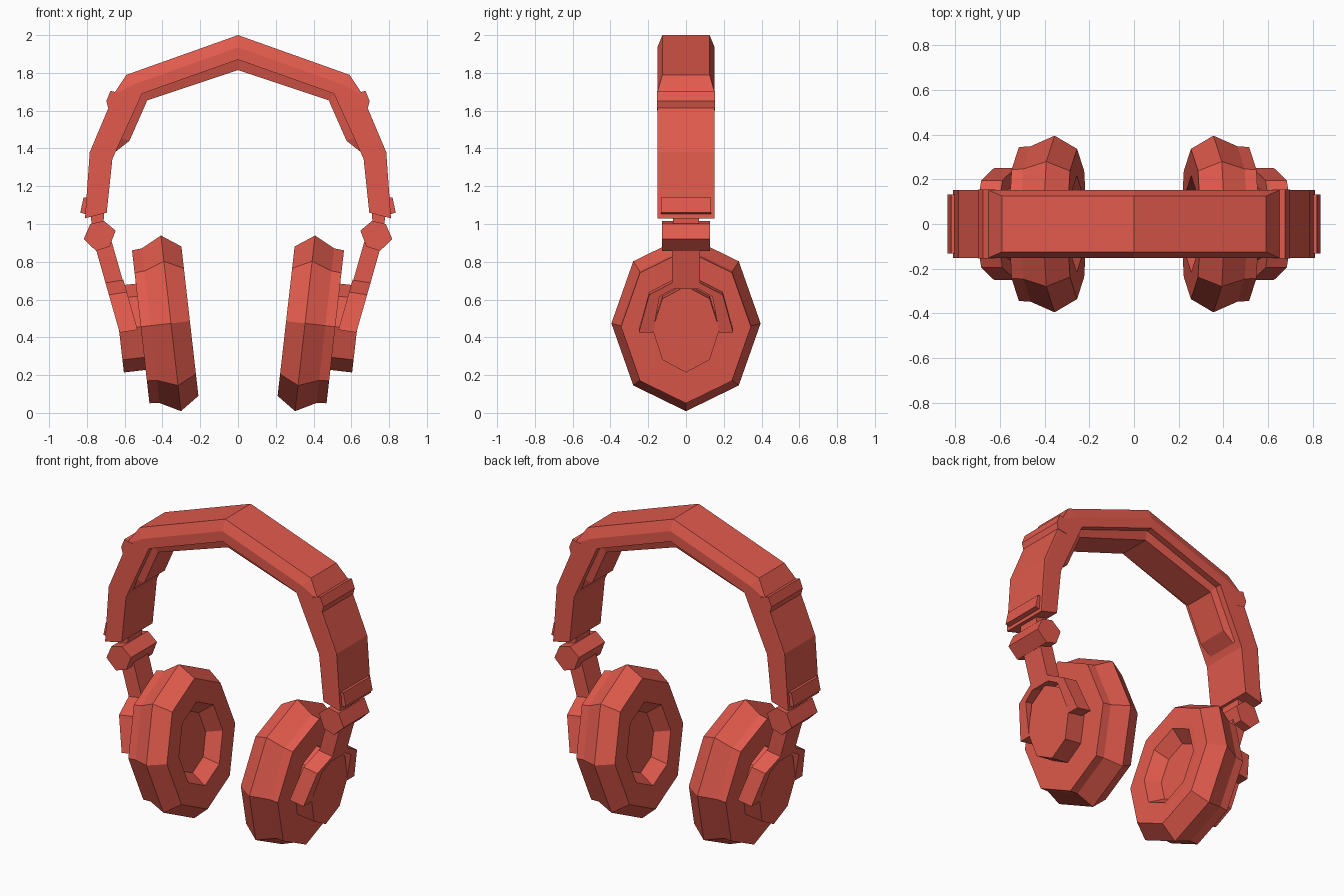
import bpy, bmesh, math
from mathutils import Vector

if "Cube" in bpy.data.objects:
    bpy.data.objects.remove(bpy.data.objects["Cube"])

red = bpy.data.materials.new("coral_red")
red.diffuse_color = (0.752, 0.102, 0.073, 1)
red.use_nodes = True
red.node_tree.nodes["Principled BSDF"].inputs["Base Color"].default_value = red.diffuse_color


def finish(name, bm, mirror=True):
    bmesh.ops.recalc_face_normals(bm, faces=bm.faces)
    me = bpy.data.meshes.new(name)
    bm.to_mesh(me)
    bm.free()
    me.materials.append(red)
    ob = bpy.data.objects.new(name, me)
    bpy.context.collection.objects.link(ob)
    if mirror:
        m = ob.modifiers.new("mirror", 'MIRROR')
        m.use_axis[0] = True
    return ob


def loft(name, rings, mirror=True):
    """Skin a list of equal-length point rings and cap both ends."""
    bm = bmesh.new()
    vr = [[bm.verts.new(p) for p in r] for r in rings]
    n = len(vr[0])
    for a, b in zip(vr, vr[1:]):
        for i in range(n):
            j = (i + 1) % n
            bm.faces.new((a[i], a[j], b[j], b[i]))
    bm.faces.new(vr[0])
    bm.faces.new(vr[-1])
    return finish(name, bm, mirror)


def prism_y(name, pts, hy):
    """Extrude an x-z outline along y."""
    return loft(name, [[(x, y, z) for x, z in pts] for y in (-hy, hy)])


def both_sides(sections):
    """Mirror right-hand sections to the left, centre section first."""
    left = [(-x0, z0, -x1, z1, *r) for x0, z0, x1, z1, *r in sections[:0:-1]]
    return left + sections


# Headband: outer x,z / inner x,z / outer half width / chamfer depth
band = [(0, 2.0, 0, 1.87, .125, .5),
        (.59, 1.79, .508, 1.69, .125, .5),
        (.65, 1.70, .535, 1.63, .151, .1),
        (.785, 1.38, .665, 1.345, .151, .1),
        (.81, 1.03, .695, 1.06, .151, .1)]
rings = []
for xo, zo, xi, zi, w, t in both_sides(band):
    xm, zm = xo + (xi - xo) * t, zo + (zi - zo) * t
    rings.append([(xi, -.152, zi), (xm, -.152, zm), (xo, -w, zo),
                  (xo, w, zo), (xm, .152, zm), (xi, .152, zi)])
loft("headband", rings, False)

# Cushion under the headband
pad = [(0, 1.89, 0, 1.815), (.52, 1.71, .48, 1.655),
       (.63, 1.46, .575, 1.44), (.67, 1.37, .645, 1.385)]
rings = []
for xo, zo, xi, zi in both_sides(pad):
    rings.append([(xo, -.12, zo), (xo, .12, zo), (xi, .1, zi), (xi, -.1, zi)])
loft("headband_cushion", rings, False)

# Raised trims, slider neck and hinge
prism_y("upper_trim", [(.62, 1.69), (.675, 1.705), (.697, 1.65), (.686, 1.61), (.62, 1.6)], .154)
prism_y("lower_trim", [(.78, 1.14), (.818, 1.14), (.835, 1.06), (.78, 1.045)], .132)
prism_y("slider_neck", [(.715, .97), (.705, 1.1), (.78, 1.1), (.775, .97)], .07)
prism_y("hinge", [(.648, .965), (.68, .88), (.752, .858), (.817, .92), (.782, 1.0), (.71, 1.017)], .128)

# Yoke: half outline pairs (outer y,z / inner y,z), fork straddling the cap
fork = [((.25, .425), (.175, .425)), ((.195, .625), (.14, .615)), ((.07, .69), (.06, .66))]
fork = fork + [((-a[0], a[1]), (-b[0], b[1])) for a, b in fork[::-1]]


def yoke_x(z):
    return .635 + .285 * (z - .455)


def yoke_ring(pair):
    (yo, zo), (yi, zi) = pair
    return [(yoke_x(zo), yo, zo), (yoke_x(zi), yi, zi),
            (yoke_x(zi) - .095, yi, zi + .015), (yoke_x(zo) - .095, yo, zo + .015)]


loft("yoke_fork", [yoke_ring(p) for p in fork])
loft("yoke_arm", [[(yoke_x(z), -.073, z), (yoke_x(z), .073, z),
                   (yoke_x(z) - .088, .073, z + .025), (yoke_x(z) - .088, -.073, z + .025)]
                  for z in (.655, .89)])

# Ear cups: tilted elliptical octagon rings
TILT = math.radians(6.5)
AXIS = Vector((math.cos(TILT), 0, -math.sin(TILT)))
UP = Vector((math.sin(TILT), 0, math.cos(TILT)))
CENTRE = Vector((.355, 0, .474))


def octagon(d, b, ratio=.844):
    """Ring at distance d along the cup axis with half height b."""
    c = CENTRE + AXIS * d
    return [c + UP * (b * math.cos(k * math.pi / 4))
            + Vector((0, b * ratio * math.sin(k * math.pi / 4), 0)) for k in range(8)]


loft("ear_cup", [octagon(d, b) for d, b in
                 ((-.02, .19), (-.1, .255), (-.101, .3), (-.101, .398), (0, .468), (.108, .412), (.161, .4075))])
loft("cup_cap", [octagon(d, .23, .77) for d in (.14, .277)])
